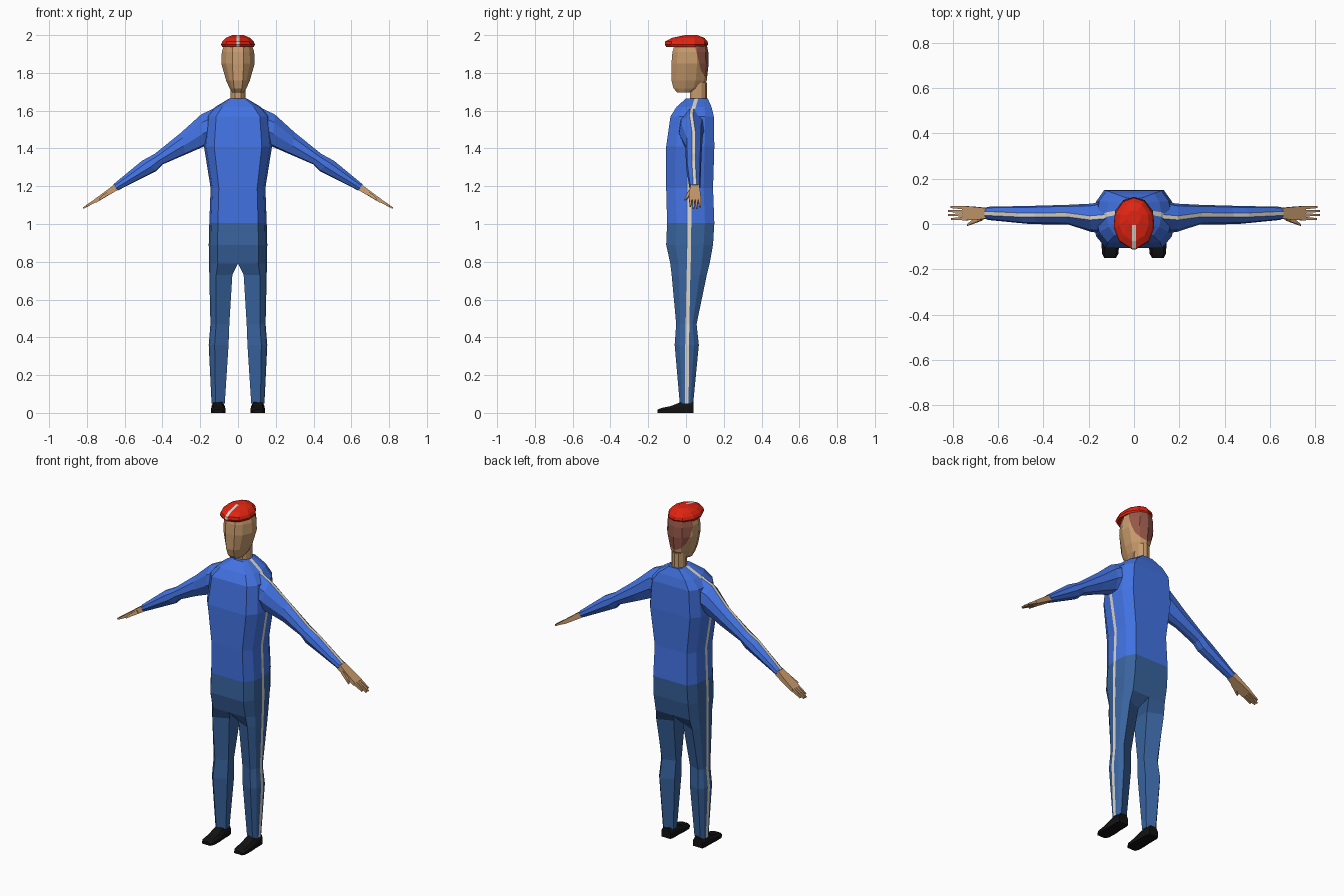
import bpy, bmesh, math
from mathutils import Vector

if "Cube" in bpy.data.objects:
    bpy.data.objects.remove(bpy.data.objects["Cube"])


def material(name, rgb):
    m = bpy.data.materials.new(name)
    m.diffuse_color = (*rgb, 1)
    m.use_nodes = True
    m.node_tree.nodes["Principled BSDF"].inputs["Base Color"].default_value = m.diffuse_color
    return m


SHIRT = material("shirt blue", (0.055, 0.17, 0.76))
TROUSER = material("trouser blue", (0.04, 0.125, 0.34))
STRIPE = material("pale stripe", (0.72, 0.68, 0.61))
SKIN = material("skin", (0.58, 0.33, 0.155))
HAIR = material("hair brown", (0.30, 0.095, 0.065))
RED = material("cap red", (0.76, 0.018, 0.006))
BLACK = material("shoe black", (0.006, 0.006, 0.006))


def loft(name, rings, mats, stripe=None, mirror=False, cuts=()):
    """Skin closed rings of points; side number `stripe` gets the second material.
    Cuts are planes: faces beyond all of them get the second material."""
    bm = bmesh.new()
    rows = [[bm.verts.new(p) for p in r] for r in rings]
    n = len(rows[0])
    for a, b in zip(rows, rows[1:]):
        for j in range(n):
            k = (j + 1) % n
            f = bm.faces.new((a[j], a[k], b[k], b[j]))
            f.material_index = int(j == stripe)
    bm.faces.new(rows[0])
    bm.faces.new(rows[-1])
    bmesh.ops.recalc_face_normals(bm, faces=bm.faces)
    for co, no in cuts:
        bmesh.ops.bisect_plane(bm, geom=bm.verts[:] + bm.edges[:] + bm.faces[:],
                               plane_co=co, plane_no=no)
    if cuts:
        for f in bm.faces:
            c = f.calc_center_median()
            f.material_index = int(all((c - Vector(co)).dot(Vector(no)) > 0 for co, no in cuts))
    # open the mirror seam
    if mirror:
        seam = [f for f in bm.faces if all(abs(v.co.x) < 1e-5 for v in f.verts)]
        bmesh.ops.delete(bm, geom=seam, context='FACES')
    me = bpy.data.meshes.new(name)
    bm.to_mesh(me)
    bm.free()
    for m in mats:
        me.materials.append(m)
    ob = bpy.data.objects.new(name, me)
    bpy.context.collection.objects.link(ob)
    if mirror:
        ob.modifiers.new("mirror", 'MIRROR')
    return ob


def half_section(z, xi, xo, yf, yb, ys, k=1.0):
    """Right half of the body, or one leg: front, chamfer, side stripe, back."""
    mid, h, w, s = (yf + yb) / 2, (yb - yf) / 2, xo - xi, 0.01
    return [(xi, mid - h * k, z), (xi + .7 * w, yf, z), (xi + .93 * w, mid - .6 * h, z),
            (xo, ys - s, z), (xo, ys + s, z),
            (xi + .93 * w, mid + .6 * h, z), (xi + .73 * w, yb, z), (xi, mid + h * k, z)]


def egg(z, hw, yf, yb, f):
    """Full head-like ring with a flat front edge of half width f."""
    mid, h = (yf + yb) / 2, (yb - yf) / 2
    half = [(f, yf)] + [(hw * math.sin(math.radians(a)), mid - h * math.cos(math.radians(a)))
                        for a in (45, 80, 112, 148)]
    return ([(-f, yf, z)] + [(x, y, z) for x, y in half] + [(0, yb, z)]
            + [(-x, y, z) for x, y in reversed(half[1:])])


# shirt body
loft("shirt", [half_section(*r) for r in (
    (1.665, 0, .045, .0, .115, .055),
    (1.62, 0, .12, -.05, .135, .042),
    (1.57, 0, .165, -.082, .147, .025),
    (1.41, 0, .18, -.105, .15, .018),
    (1.19, 0, .145, -.105, .143, .018),
    (1.005, 0, .152, -.10, .15, .018))], [SHIRT, STRIPE], 3, True)

# trousers: one waist splitting into two legs
loft("trousers", [half_section(*r) for r in (
    (1.005, 0, .152, -.10, .15, .018),
    (.89, 0, .155, -.105, .143, .017),
    (.79, 0, .153, -.083, .125, .015),
    (.73, .03, .152, -.076, .11, .013, .6),
    (.47, .046, .146, -.052, .056, .008, .5),
    (.36, .05, .155, -.06, .068, .006, .5),
    (.05, .07, .14, -.033, .038, .004, .5))], [TROUSER, STRIPE], 3, True)


# sleeves, with a stripe along the top
def arm_ring(xt, zt, xb, zb, yf, yb):
    mid, s = (yf + yb) / 2, 0.009

    def at(t, y):
        return (xt + (xb - xt) * t, y, zt + (zb - zt) * t)
    q = (yb - yf) * .2
    return [at(0, mid - s), at(0, mid + s), at(.25, yb - q * .4), at(.6, yb), at(.95, yb - q),
            at(1, mid), at(.95, yf + q), at(.6, yf), at(.25, yf + q * .4)]


loft("sleeve", [arm_ring(*r) for r in (
    (.10, 1.625, .10, 1.45, -.04, .11),
    (.195, 1.58, .18, 1.41, -.036, .09),
    (.30, 1.485, .28, 1.367, -.003, .085),
    (.44, 1.372, .40, 1.315, -.001, .081),
    (.508, 1.335, .43, 1.282, .0, .08),
    (.66, 1.21, .637, 1.177, .018, .076))], [SHIRT, STRIPE], 0, True)


# hands
def plate_ring(x, z, y0, y1, t):
    """Four-sided section across the arm direction."""
    dx, dz = .55 * t, .83 * t
    return [(x + dx, y0, z + dz), (x + dx, y1, z + dz),
            (x - dx, y1, z - dz), (x - dx, y0, z - dz)]


loft("palm", [plate_ring(*r) for r in (
    (.645, 1.195, .025, .07, .017), (.69, 1.165, .018, .075, .014),
    (.755, 1.122, .016, .08, .010))], [SKIN], None, True)
for i, tip in enumerate((.805, .82, .82, .808)):
    y = .025 + i * .0155
    spread = (i - 1.5) * .002
    loft("finger", [plate_ring(.745, 1.129, y - .007, y + .007, .009),
                    plate_ring(tip, 1.129 - (tip - .745) * .6, y + spread - .004,
                               y + spread + .004, .004)], [SKIN], None, True)
loft("thumb", [plate_ring(.675, 1.172, .015, .04, .010),
               plate_ring(.71, 1.148, .002, .018, .008),
               plate_ring(.735, 1.128, -.008, .0, .004)], [SKIN], None, True)

# shoes
loft("shoe", [[(x0, y, 0), (x1, y, 0), (x1, y, h * .6), (x1 - .012, y, h),
               (x0 + .012, y, h), (x0, y, h * .6)] for y, x0, x1, h in (
    (.04, .075, .135, .058), (.02, .07, .14, .06), (-.03, .07, .14, .056),
    (-.08, .066, .143, .036), (-.13, .068, .142, .026), (-.15, .08, .132, .018))],
    [BLACK], None, True)

# neck and head, hair split off by two slanted cuts
loft("neck", [egg(z, .04, .02, .11, .015) for z in (1.64, 1.75)], [SKIN])
loft("head", [egg(*r) for r in (
    (1.695, .03, -.045, .03, .014), (1.718, .045, -.066, .085, .02),
    (1.76, .064, -.077, .11, .025), (1.85, .09, -.077, .12, .03),
    (1.91, .087, -.072, .118, .03), (1.95, .075, -.06, .11, .03))],
    [SKIN, HAIR], cuts=[((0, -.015, 1.94), (0, .13, .095)), ((0, .08, 1.81), (0, .08, .02))])

# cap with a front stripe
loft("cap", [egg(*r, .008) for r in (
    (1.938, .086, -.105, .108), (1.95, .091, -.112, .117), (1.967, .084, -.11, .114),
    (1.985, .066, -.075, .098), (2.0, .03, -.005, .06))], [RED, STRIPE], 0)
